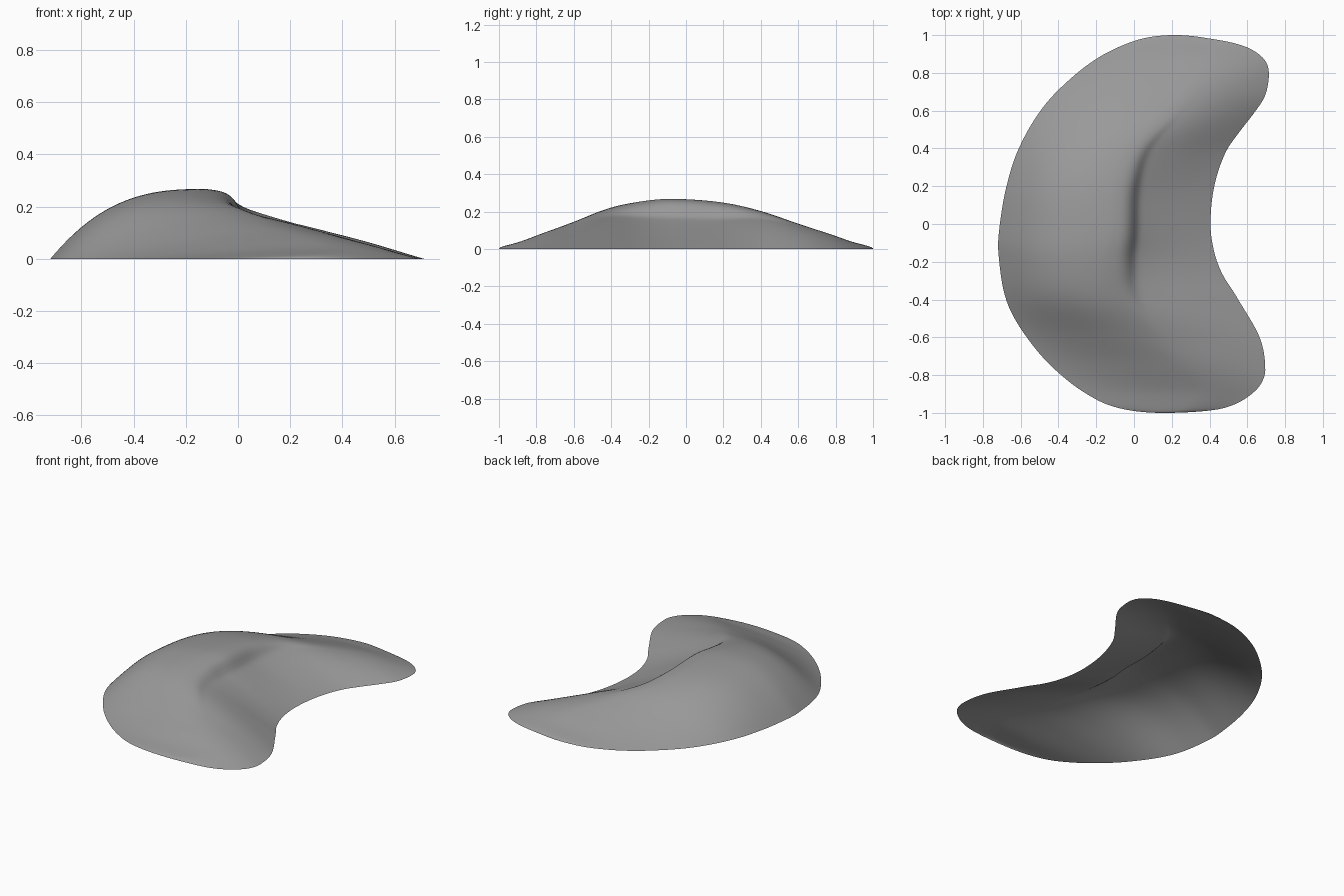
import bpy, bmesh, math

if "Cube" in bpy.data.objects:
    bpy.data.objects.remove(bpy.data.objects["Cube"])

# Plan outline, windward edge and inner edge: (y, x)
OUTER = [(-1, .15), (-.99, 0), (-.96, -.13), (-.9, -.25), (-.83, -.35), (-.65, -.53),
         (-.42, -.67), (-.15, -.718), (0, -.71), (.2, -.675), (.4, -.61), (.62, -.48),
         (.8, -.3), (.88, -.19), (.95, -.05), (.985, .06), (1, .21)]
INNER = [(-1, .16), (-.985, .42), (-.96, .52), (-.91, .61), (-.85, .67), (-.77, .695),
         (-.6, .665), (-.38, .54), (-.27, .47), (-.15, .425), (0, .405), (.2, .425),
         (.38, .485), (.49, .56), (.58, .63), (.67, .69), (.76, .712), (.83, .71),
         (.88, .682), (.93, .61), (.96, .52), (.985, .38), (1, .22)]
# Ridge: (y, x, height)
RIDGE = [(-1, .155, 0), (-.9, .33, .035), (-.75, .22, .09), (-.6, .02, .145),
         (-.4, -.15, .222), (-.2, -.15, .26), (-.05, -.12, .268), (.2, -.11, .248),
         (.4, -.05, .203), (.6, .14, .135), (.76, .3, .083), (.9, .33, .035), (1, .215, 0)]
# Slip face below the ridge: (fraction toward inner edge, fraction of height)
SLIP = [(0, 1), (.13, .95), (.21, .83), (.24, .7), (.28, .62), (.6, .33), (1, 0)]


def curve(points, v):
    """Smooth interpolation through (key, value) points."""
    n = len(points)
    i = 0
    while i < n - 2 and v > points[i + 1][0]:
        i += 1

    def slope(k):
        a, b = points[max(k - 1, 0)], points[min(k + 1, n - 1)]
        return (b[1] - a[1]) / (b[0] - a[0])
    (a, p), (b, q) = points[i], points[i + 1]
    d = b - a
    t = max(0, min(1, (v - a) / d))
    return ((2*t**3 - 3*t*t + 1) * p + (t**3 - 2*t*t + t) * d * slope(i)
            + (3*t*t - 2*t**3) * q + (t**3 - t*t) * d * slope(i + 1))


def by_angle(points, col=1):
    return [(math.asin(p[0]), p[col]) for p in points]


outer, inner = by_angle(OUTER), by_angle(INNER)
ridge_x, ridge_z = by_angle(RIDGE), by_angle(RIDGE, 2)

# Open crescent sheet: rows across the dune, from horn to horn
ROWS, WIND, LEE = 96, 24, 36
bm = bmesh.new()
grid = []
for r in range(ROWS + 1):
    a = -math.pi / 2 + math.pi * r / ROWS
    y = math.sin(a)
    x0, x1 = curve(outer, a), curve(inner, a)
    c, h = curve(ridge_x, a), max(0, curve(ridge_z, a))
    c = min(max(c, x0 + .3 * (x1 - x0)), x0 + .8 * (x1 - x0))
    steep = math.exp(-(abs(y) / .42) ** 3)
    power = 2 + .7 * steep
    row = []
    for i in range(WIND):
        s = i / WIND
        row.append(bm.verts.new((x0 + s * (c - x0), y, h * (1 - (1 - s) ** power))))
    for i in range(LEE + 1):
        s = i / LEE
        soft = 1 - 1.5 * s * s + .5 * s ** 3
        z = h * (steep * curve(SLIP, s) + (1 - steep) * soft)
        row.append(bm.verts.new((c + s * (x1 - c), y, max(0, z))))
    grid.append(row)
for lo, hi in zip(grid, grid[1:]):
    for i in range(len(lo) - 1):
        bm.faces.new((lo[i], lo[i + 1], hi[i + 1], hi[i]))
# Relax the interior, leaving the outline in place
inside = [v for v in bm.verts if not v.is_boundary]
for _ in range(2):
    bmesh.ops.smooth_vert(bm, verts=inside, factor=.5, use_axis_z=True)

mesh = bpy.data.meshes.new("sand_dune")
bm.to_mesh(mesh)
bm.free()
for p in mesh.polygons:
    p.use_smooth = True
dune = bpy.data.objects.new("sand_dune", mesh)
bpy.context.collection.objects.link(dune)

# Dark grey sand
sand = bpy.data.materials.new("dark_sand")
sand.diffuse_color = (.32, .32, .32, 1)
sand.use_nodes = True
sand.node_tree.nodes["Principled BSDF"].inputs["Base Color"].default_value = sand.diffuse_color
mesh.materials.append(sand)
